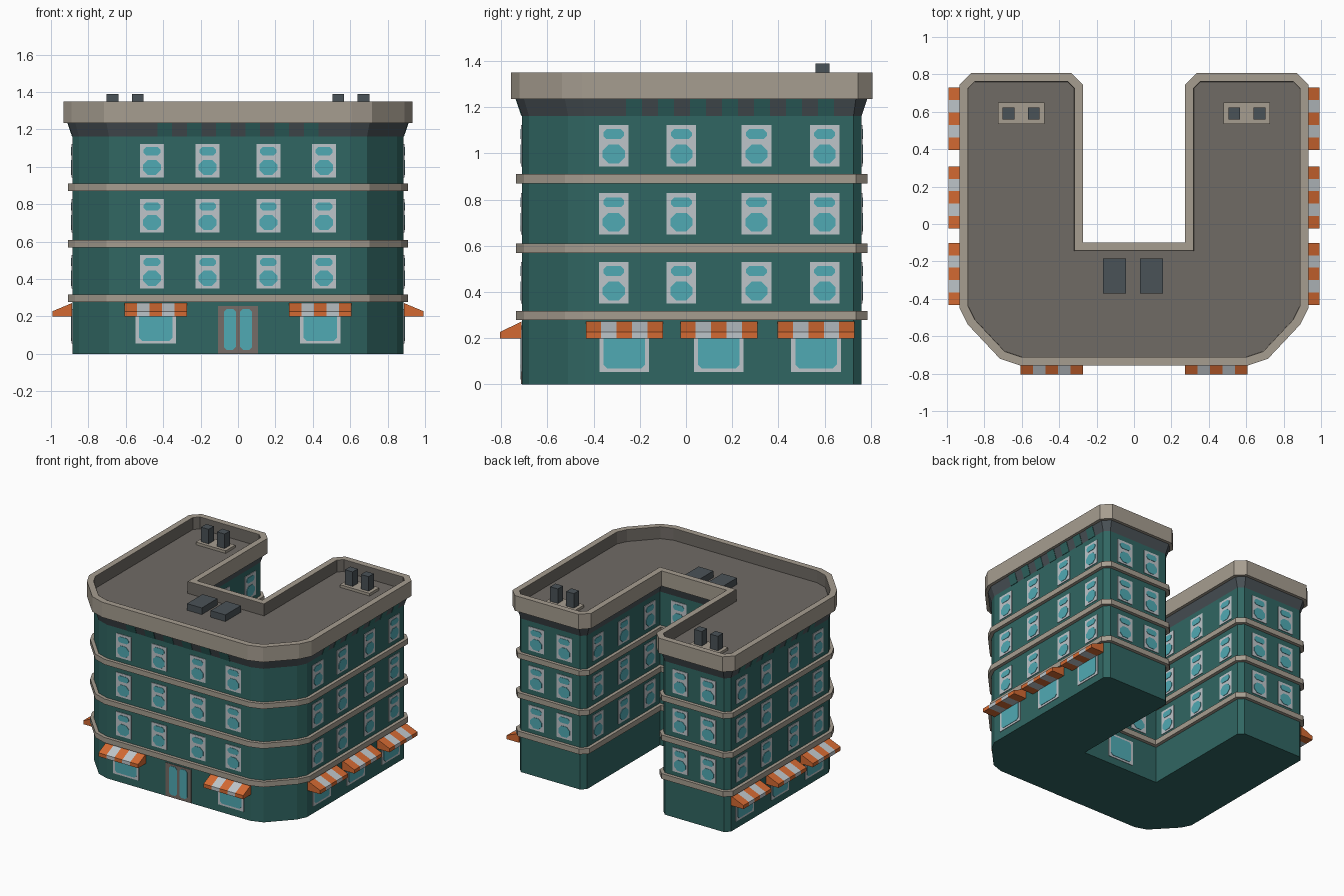
import bpy, bmesh
from mathutils import Vector

if "Cube" in bpy.data.objects:
    bpy.data.objects.remove(bpy.data.objects["Cube"])


def material(name, r, g, b):
    lin = [((c / 255 + 0.055) / 1.055) ** 2.4 for c in (r, g, b)]
    m = bpy.data.materials.new(name)
    m.diffuse_color = (*lin, 1)
    m.use_nodes = True
    m.node_tree.nodes["Principled BSDF"].inputs["Base Color"].default_value = m.diffuse_color
    return m


TEAL = material("teal wall", 48, 102, 98)
STONE = material("stone trim", 166, 157, 144)
ROOF = material("roof grey", 112, 107, 101)
SLATE = material("dark slate", 74, 82, 87)
WHITE = material("pale frame", 190, 197, 202)
GLASS = material("window glass", 80, 170, 180)
ORANGE = material("awning orange", 212, 106, 50)
DOOR = material("door frame", 118, 108, 103)


def finish(name, bm, mat):
    bmesh.ops.recalc_face_normals(bm, faces=bm.faces)
    me = bpy.data.meshes.new(name)
    bm.to_mesh(me)
    bm.free()
    me.materials.append(mat)
    ob = bpy.data.objects.new(name, me)
    bpy.context.collection.objects.link(ob)
    return ob


# U-shaped footprint: right half, mirrored, counter-clockwise
half = [(0.60, -0.71), (0.69, -0.68), (0.85, -0.51), (0.885, -0.44), (0.885, 0.725),
        (0.85, 0.76), (0.355, 0.76), (0.32, 0.725), (0.32, -0.145)]
PLAN = half + [(-x, y) for x, y in reversed(half)]


def offset(d):
    """Footprint grown outward by d with mitred corners."""
    out = []
    for i, p in enumerate(PLAN):
        p = Vector(p)
        a = (p - Vector(PLAN[i - 1])).normalized()
        b = (Vector(PLAN[(i + 1) % len(PLAN)]) - p).normalized()
        na, nb = Vector((a.y, -a.x)), Vector((b.y, -b.x))
        out.append(p + (na + nb) * d / (1 + na.dot(nb)))
    return out


def loft(name, rings, mat, closed=False, caps=False):
    bm = bmesh.new()
    loops = [[bm.verts.new((p.x, p.y, z)) for p in offset(d)] for d, z in rings]
    pairs = list(zip(loops, loops[1:])) + ([(loops[-1], loops[0])] if closed else [])
    n = len(PLAN)
    for lo, hi in pairs:
        for i in range(n):
            j = (i + 1) % n
            bm.faces.new((lo[i], lo[j], hi[j], hi[i]))
    if caps:
        bm.faces.new(loops[0])
        bm.faces.new(loops[-1])
    return finish(name, bm, mat)


# Main masses
loft("walls", [(0, 0), (0, 1.163)], TEAL, caps=True)
loft("cornice_flare", [(0, 1.163), (0.025, 1.237)], SLATE, caps=True)
loft("parapet", [(0.0, 1.235), (0.047, 1.235), (0.047, 1.35), (0.002, 1.35)], STONE, closed=True)
loft("roof_deck", [(0.001, 1.238), (0.001, 1.26)], ROOF, caps=True)
bm = bmesh.new()
lo, hi = [[bm.verts.new((p.x, p.y, z)) for p in offset(0.0)] for z in (1.26, 1.349)]
for i in range(len(PLAN)):
    bm.faces.new((lo[i - 1], hi[i - 1], hi[i], lo[i]))
finish("parapet_lining", bm, ROOF)
for k, z in enumerate((0.278, 0.57, 0.87)):
    loft(f"floor_band_{k + 1}", [(0, z), (0.025, z), (0.025, z + 0.04), (0, z + 0.04)], STONE, closed=True)

# Wall faces: outward normal and distance from the centre
Z = Vector((0, 0, 1))
FRONT = (Vector((0, -1, 0)), 0.71)
RIGHT = (Vector((1, 0, 0)), 0.885)
LEFT = (Vector((-1, 0, 0)), 0.885)
BACK = (Vector((0, 1, 0)), 0.76)
COURT = (Vector((0, 1, 0)), -0.145)
INNER_L = (Vector((1, 0, 0)), -0.32)
INNER_R = (Vector((-1, 0, 0)), -0.32)
parts = {n: bmesh.new() for n in ("window_frames", "window_glass", "door_frame", "flare_stripes",
                                  "awning_orange", "awning_white")}


def put(face, u, z, d):
    n, dist = face
    return Z.cross(n) * u + Z * z + n * (dist + d)


def prism(bm, a, b):
    """Solid between two matching outlines."""
    a = [bm.verts.new(p) for p in a]
    b = [bm.verts.new(p) for p in b]
    bm.faces.new(a)
    bm.faces.new(b)
    for i in range(len(a)):
        bm.faces.new((a[i - 1], a[i], b[i], b[i - 1]))


def plate(part, face, u, w, z0, z1, t, c=0.0):
    """Thin wall plate, corners cut by c."""
    h = w / 2
    if c:
        o = [(-h + c, z0), (h - c, z0), (h, z0 + c), (h, z1 - c),
             (h - c, z1), (-h + c, z1), (-h, z1 - c), (-h, z0 + c)]
    else:
        o = [(-h, z0), (h, z0), (h, z1), (-h, z1)]
    prism(parts[part], [put(face, u + x, z, -0.002) for x, z in o],
          [put(face, u + x, z, t) for x, z in o])


def window(face, u):
    for z in (0.35, 0.648, 0.943):
        plate("window_frames", face, u, 0.128, z, z + 0.18, 0.004)
        plate("window_glass", face, u, 0.096, z + 0.014, z + 0.095, 0.007, 0.026)
        plate("window_glass", face, u, 0.09, z + 0.119, z + 0.162, 0.007, 0.014)


def shop(face, u, awning=True):
    plate("window_frames", face, u, 0.215, 0.055, 0.24, 0.004)
    plate("window_glass", face, u, 0.18, 0.07, 0.225, 0.007, 0.016)
    if awning:
        w = 0.333 / 5
        prof = [(0.002, 0.2), (0.107, 0.2), (0.107, 0.228), (0.002, 0.272)]
        if face is FRONT:
            prof = [(min(d, 0.094), z) for d, z in prof]
        for i in range(5):
            x = u + (i - 2.5) * w
            bm = parts["awning_white" if i % 2 else "awning_orange"]
            prism(bm, [put(face, x, z, d) for d, z in prof], [put(face, x + w, z, d) for d, z in prof])


def stripes(face, start, w, count):
    for i in range(0, count, 2):
        a, b = start + i * w, start + (i + 1) * w
        q = [(a, 1.163, 0), (b, 1.163, 0), (b, 1.235, 0.0245), (a, 1.235, 0.0245)]
        prism(parts["flare_stripes"], [put(face, *p) for p in q],
              [put(face, u, z, d + 0.003) for u, z, d in q])


# Windows, shop fronts, awnings and cornice stripes
for s in (-1, 1):
    for u in (0.162, 0.46):
        window(FRONT, s * u)
    shop(FRONT, s * 0.44)
    side, inner = (RIGHT, INNER_R) if s > 0 else (LEFT, INNER_L)
    for y in (-0.313, -0.02, 0.305, 0.60):
        window(side, s * y)
    for y in (-0.267, 0.142, 0.563):
        shop(side, s * y)
    for y in (-0.02, 0.29, 0.60):
        window(inner, -s * y)
    for x in (0.485, 0.72):
        window(BACK, s * x)
    window(COURT, s * 0.16)
stripes(FRONT, -0.43, 0.0782, 11)
stripes(RIGHT, -0.26, 0.0692, 13)
stripes(LEFT, -0.64, 0.0692, 13)
shop(COURT, 0, awning=False)

# Entrance
plate("door_frame", FRONT, 0, 0.213, 0.002, 0.255, 0.004)
for s in (-1, 1):
    plate("window_glass", FRONT, s * 0.043, 0.064, 0.022, 0.24, 0.007, 0.015)

mats = {"window_frames": WHITE, "window_glass": GLASS, "door_frame": DOOR, "flare_stripes": TEAL,
        "awning_orange": ORANGE, "awning_white": WHITE}
for name, bm in parts.items():
    finish(name, bm, mats[name])


def box(name, x0, x1, y0, y1, z0, z1, mat):
    bm = bmesh.new()
    o = [(x0, y0), (x1, y0), (x1, y1), (x0, y1)]
    prism(bm, [Vector((*p, z0)) for p in o], [Vector((*p, z1)) for p in o])
    finish(name, bm, mat)


# Roof equipment
for s, side in ((-1, "left"), (1, "right")):
    c = s * 0.603
    box(f"vent_pad_{side}", c - 0.125, c + 0.125, 0.535, 0.65, 1.255, 1.28, STONE)
    for k in (-1, 1):
        v = c + k * 0.067
        box(f"vent_{side}_{'a' if k < 0 else 'b'}", v - 0.032, v + 0.032, 0.56, 0.622, 1.28, 1.39, SLATE)
    h = -0.105 if s < 0 else 0.093
    box(f"roof_hatch_{side}", h - 0.062, h + 0.062, -0.372, -0.185, 1.255, 1.31, SLATE)
